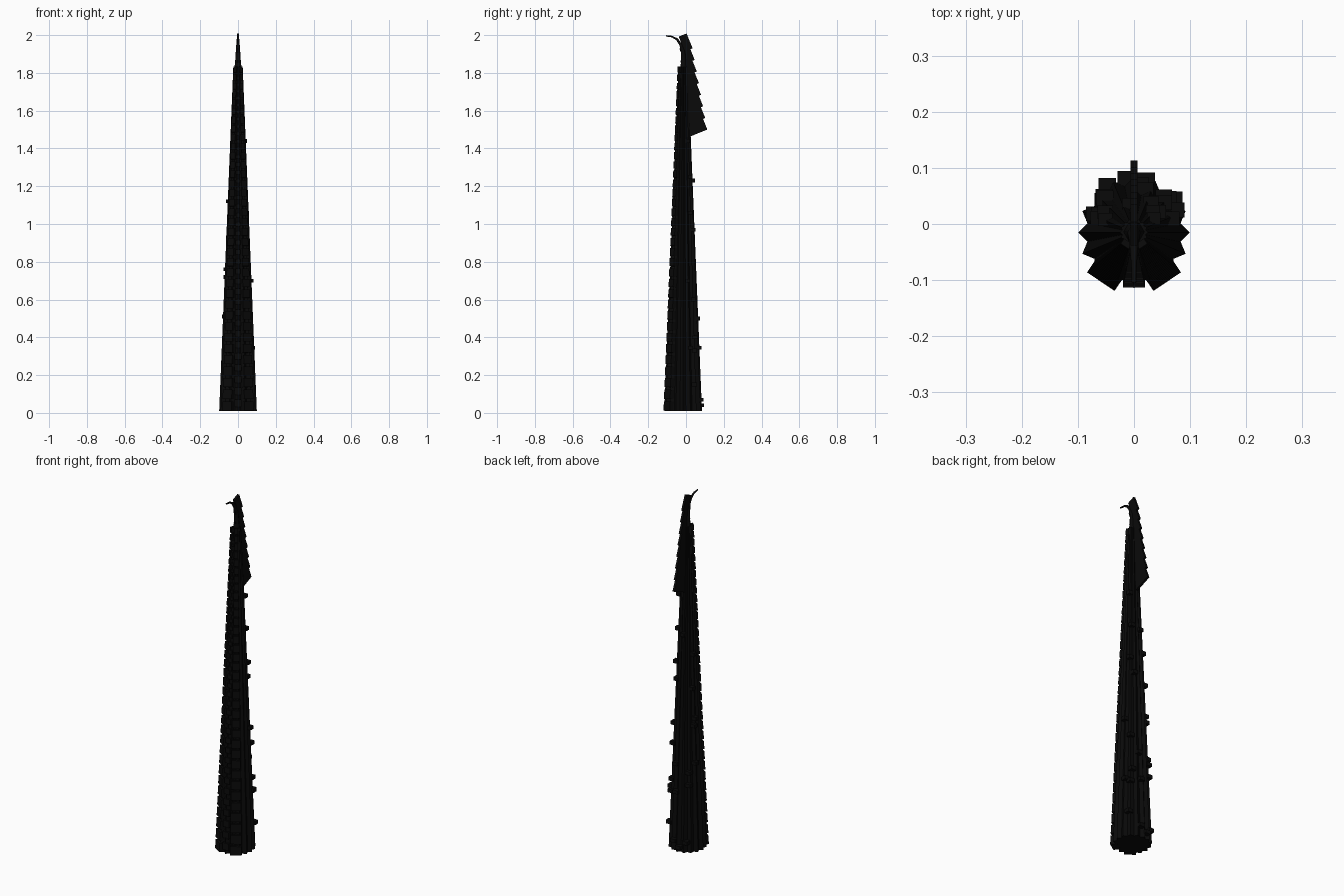
import bpy, bmesh, math
from mathutils import Matrix, Vector

if "Cube" in bpy.data.objects:
    bpy.data.objects.remove(bpy.data.objects["Cube"])

AXIS_Y = -0.015
black = bpy.data.materials.new("charcoal_black")
black.diffuse_color = (0.003, 0.003, 0.003, 1)
black.use_nodes = True
black.node_tree.nodes["Principled BSDF"].inputs["Base Color"].default_value = black.diffuse_color


def radius(z):
    """Outer radius of the tapering trunk at height z."""
    return 0.1 - 0.039 * z


def finish(name, bm):
    mesh = bpy.data.meshes.new(name)
    bmesh.ops.recalc_face_normals(bm, faces=bm.faces)
    bm.to_mesh(mesh)
    bm.free()
    mesh.materials.append(black)
    obj = bpy.data.objects.new(name, mesh)
    bpy.context.collection.objects.link(obj)
    return obj


def box(bm, centre, size, rot=Matrix()):
    m = Matrix.Translation(centre) @ rot @ Matrix.Diagonal((*size, 1))
    bmesh.ops.create_cube(bm, size=1, matrix=m)


def around(angle, dist, z):
    """Point at an angle measured from the front (-y) towards +x."""
    return Vector((dist * math.sin(angle), AXIS_Y - dist * math.cos(angle), z))


# Trunk: four tapering square prisms turned into a sixteen-pointed star
bm = bmesh.new()
z0, z1 = 0.01, 1.83
for i in range(4):
    m = Matrix.Translation((0, AXIS_Y, (z0 + z1) / 2)) @ Matrix.Rotation(i * math.pi / 8, 4, 'Z')
    bmesh.ops.create_cone(bm, cap_ends=True, segments=4, radius1=radius(z0),
                          radius2=0.025, depth=z1 - z0, matrix=m)
finish("trunk", bm)

# Front scales: two angled rows of wide plates, shrinking upwards
bm = bmesh.new()
z = 0.035
while z < 1.83:
    r = radius(z)
    step = 0.063 * (0.55 + 0.45 * r / 0.1)
    for side in (-1, 1):
        a = side * math.radians(34)
        rot = Matrix.Rotation(a, 4, 'Z') @ Matrix.Rotation(math.radians(-3), 4, 'X')
        box(bm, around(a, r * 0.87, z), (r * 0.6, r * 0.38, step * 0.78), rot)
    z += step
finish("front_scales", bm)

# Row of small pads along the front centre
bm = bmesh.new()
z = 0.05
while z < 1.8:
    r = radius(z)
    box(bm, around(0, r * 0.9, z), (r * 0.4, r * 0.2, r * 0.4))
    z += 0.02 + r * 0.45
finish("front_pads", bm)

# Small blocks scattered over the back: (degrees from front, height)
bumps = [(125, 1.44), (138, 1.25), (130, 1.06), (150, 0.97), (110, 0.70),
         (135, 0.60), (140, 0.40), (118, 0.345), (135, 0.33), (130, 0.15),
         (-115, 1.12), (-125, 0.93), (-112, 0.76), (-118, 0.72), (-115, 0.51),
         (-140, 0.46), (-140, 0.39), (165, 0.50), (-170, 1.23), (172, 0.345),
         (-150, 0.07), (167, 0.07), (-172, 0.04)]
bm = bmesh.new()
for deg, h in bumps:
    s = 0.018 + 0.014 * radius(h) / 0.1
    box(bm, around(math.radians(deg), radius(h) * 0.98, h), (s, s * 0.9, 0.02))
finish("back_bumps", bm)

# Back crest: overlapping thin plates that fan out downwards
bm = bmesh.new()
N = 8
for i in range(N):
    t = i / (N - 1)
    tip = Vector((0, 0.035 + 0.078 * t, 1.93 - 0.43 * t))
    rot = Matrix.Rotation(math.radians(22), 4, 'X')
    w, h = 0.045 + 0.055 * t, 0.085
    centre = tip + (rot @ Vector((0, -w / 2, h / 2)))
    box(bm, centre, (0.012, w, h), rot)
finish("back_crest", bm)

# Hooked tip: a thin tapering tube curling forward
curve = bpy.data.curves.new("hooked_tip", 'CURVE')
curve.dimensions = '3D'
curve.bevel_depth = 1.0
curve.bevel_resolution = 1
curve.use_fill_caps = True
path = [(-0.015, 1.80, 0.022), (-0.013, 1.86, 0.015), (-0.015, 1.91, 0.012),
        (-0.028, 1.95, 0.009), (-0.048, 1.978, 0.007), (-0.074, 1.992, 0.005),
        (-0.105, 1.996, 0.004)]
spline = curve.splines.new('POLY')
spline.points.add(len(path) - 1)
for p, (y, z, r) in zip(spline.points, path):
    p.co = (0, y, z, 1)
    p.radius = r
curve.materials.append(black)
tip_obj = bpy.data.objects.new("hooked_tip", curve)
bpy.context.collection.objects.link(tip_obj)
